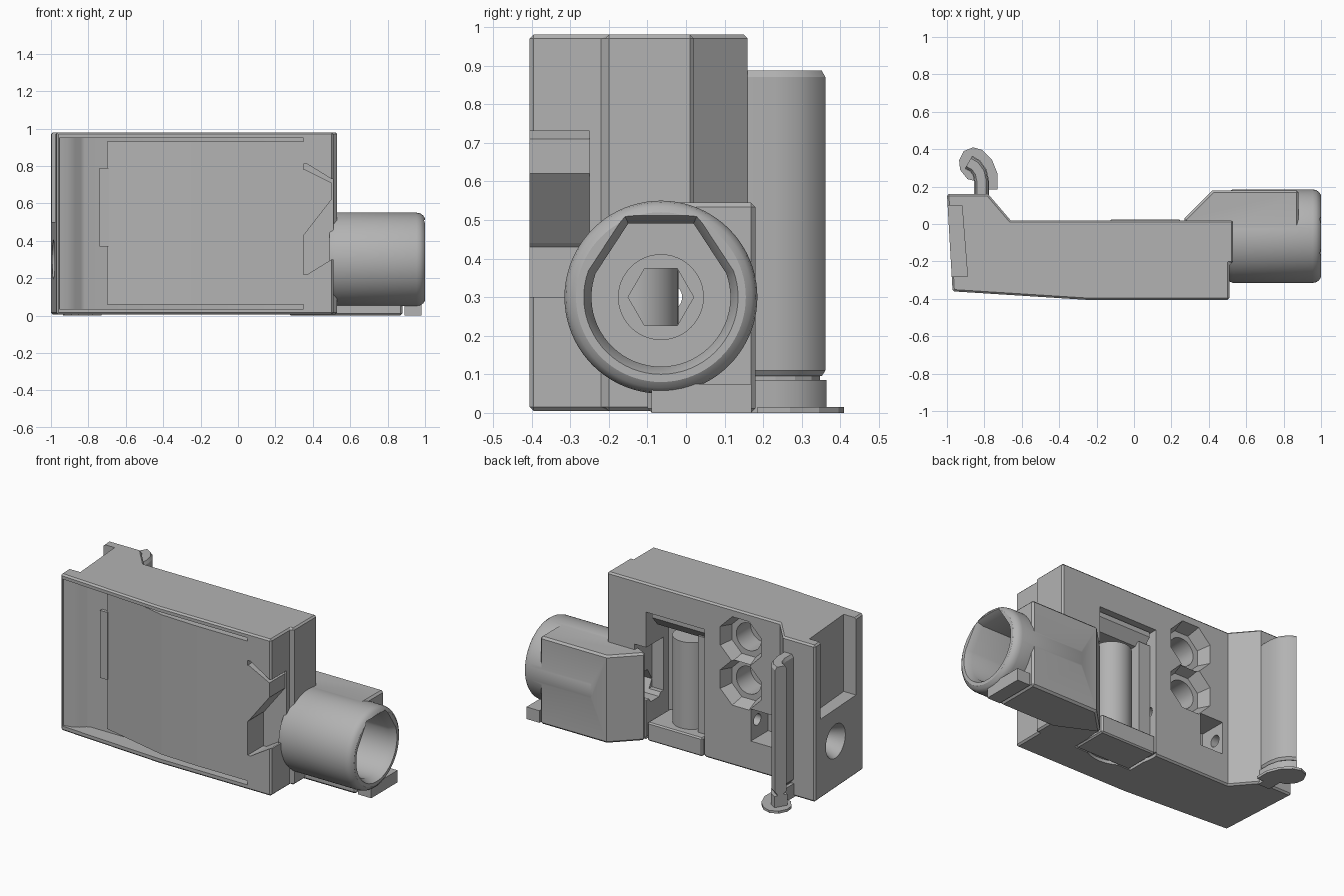
import bpy, bmesh, math
from mathutils import Vector

old = bpy.data.objects.get("Cube")
if old:
    bpy.data.objects.remove(old, do_unlink=True)

grey = bpy.data.materials.new("housing grey")
grey.use_nodes = True
grey.diffuse_color = (0.45, 0.45, 0.45, 1)
grey.node_tree.nodes["Principled BSDF"].inputs["Base Color"].default_value = (0.45, 0.45, 0.45, 1)

AXES = {"x": lambda a, b, t: (t, a, b),
        "y": lambda a, b, t: (a, t, b),
        "z": lambda a, b, t: (a, b, t)}


def loft(name, rings, axis):
    """Solid through rings of (points, position) along an axis."""
    bm = bmesh.new()
    loops = [[bm.verts.new(Vector(AXES[axis](a, b, t))) for a, b in pts] for pts, t in rings]
    n = len(loops[0])
    for low, high in zip(loops, loops[1:]):
        for i in range(n):
            j = (i + 1) % n
            bm.faces.new((low[i], low[j], high[j], high[i]))
    bm.faces.new(loops[0])
    bm.faces.new(loops[-1])
    bmesh.ops.recalc_face_normals(bm, faces=bm.faces)
    mesh = bpy.data.meshes.new(name)
    bm.to_mesh(mesh)
    bm.free()
    mesh.materials.append(grey)
    ob = bpy.data.objects.new(name, mesh)
    bpy.context.collection.objects.link(ob)
    return ob


def apply(ob, mod):
    bpy.context.view_layer.objects.active = ob
    bpy.ops.object.modifier_apply(modifier=mod.name)


def prism(name, pts, axis, lo, hi, bevel=0):
    ob = loft(name, [(pts, lo), (pts, hi)], axis)
    if bevel:
        mod = ob.modifiers.new("chamfer", "BEVEL")
        mod.width, mod.segments = bevel, 1
        mod.angle_limit = math.radians(50)
        apply(ob, mod)
    return ob


def rect(a0, a1, b0, b1):
    return [(a0, b0), (a1, b0), (a1, b1), (a0, b1)]


def circle(a, b, r, n=48, turn=0.0):
    return [(a + r * math.cos(turn + 2 * math.pi * i / n),
             b + r * math.sin(turn + 2 * math.pi * i / n)) for i in range(n)]


def combine(ob, other, how="DIFFERENCE"):
    mod = ob.modifiers.new("bool", "BOOLEAN")
    mod.operation, mod.solver, mod.object = how, "EXACT", other
    apply(ob, mod)
    bpy.data.objects.remove(other, do_unlink=True)


def smooth(ob):
    bpy.ops.object.select_all(action="DESELECT")
    ob.select_set(True)
    bpy.context.view_layer.objects.active = ob
    bpy.ops.object.shade_smooth_by_angle(angle=math.radians(28))


AY, AZ = -0.065, 0.30   # axis of the round inlet

# Housing
outline = [(-1, 0.16), (-0.78, 0.16), (-0.66, 0.02), (0.53, 0.02), (0.53, -0.21),
           (0.51, -0.21), (0.51, -0.405), (-0.26, -0.405), (-0.97, -0.36)]
body = prism("housing", outline, "z", 0.005, 0.98, 0.015)

# Front tray with a curved end, and the side opening of the tray
tray = [(-0.965, -0.5), (-0.955, -0.35), (-0.91, -0.34), (-0.87, -0.32), (-0.84, -0.29),
        (-0.82, -0.28), (0.35, -0.28), (0.35, -0.5)]
combine(body, prism("cut", tray, "z", 0.035, 0.95))
gap = [(0.34, 0.22), (0.37, 0.22), (0.5, 0.30), (0.6, 0.30), (0.6, 0.73), (0.5, 0.73),
       (0.37, 0.81), (0.34, 0.81)]
combine(body, prism("cut", gap, "y", -0.5, -0.25))

# Left side label slot, open at the top, and the conical socket below
slot = [(-1.1, 0.10), (-0.92, 0.10), (-0.89, -0.28), (-1.1, -0.28)]
combine(body, prism("cut", slot, "z", 0.50, 1.1))
combine(body, loft("cut", [(circle(AY, AZ, 0.12), -1.01), (circle(AY, AZ, 0.10), -0.98),
                           (circle(AY, AZ, 0.04), -0.84)], "x"))

# Rear openings: latch bay, two octagonal sockets, a square port
combine(body, prism("cut", rect(-0.14, 0.26, -0.1, 0.80), "y", -0.20, 0.1))
combine(body, prism("cut", rect(0.2, 0.34, 0.25, 0.58), "y", -0.15, 0.1))
for z in (0.79, 0.52):
    eighth = math.pi / 8
    combine(body, loft("cut", [(circle(-0.39, z, 0.125, 8, eighth), -0.06),
                               (circle(-0.39, z, 0.155, 8, eighth), 0.03)], "y"))
    combine(body, prism("cut", circle(-0.39, z, 0.085), "y", -0.20, 0.1))
combine(body, prism("cut", rect(-0.62, -0.46, 0.19, 0.39), "y", -0.15, 0.1))

# Shallow round seat under the latch, and the screw passage
combine(body, prism("cut", circle(0.06, -0.02, 0.21), "z", -0.1, 0.025))
combine(body, prism("cut", circle(AY + 0.02, AZ, 0.035, 24), "x", -0.95, 0.4))
combine(body, prism("cut", circle(AY, AZ, 0.085, 6), "x", 0.2, 0.7))
smooth(body)

# Front panel, its tab, and the wedge beside it
panel = [(-0.70, -0.27), (-0.70, -0.29), (-0.25, -0.395), (0.0, -0.405),
         (0.35, -0.405), (0.35, -0.24), (0.3, -0.24)]
prism("front_panel", panel, "z", 0.06, 0.93)
prism("panel_tab", rect(-0.74, -0.69, -0.30, -0.27), "z", 0.37, 0.79)
wedge = [(0.34, 0.42), (0.36, 0.44), (0.50, 0.62), (0.50, 0.71), (0.36, 0.78), (0.34, 0.78)]
prism("front_wedge", wedge, "y", -0.405, -0.24)

# Round inlet merged with the shoulder block behind it
profile = [(0.235, 0.49), (0.25, 0.53), (0.25, 0.955), (0.246, 0.975), (0.235, 0.99), (0.22, 1.0)]
inlet = loft("round_inlet", [(circle(AY, AZ, r, 80), x) for r, x in profile], "x")
shoulder = [(0.25, 0.0), (0.25, 0.02), (0.42, 0.18), (0.89, 0.18), (0.89, -0.10), (0.45, -0.10)]
shoulder = [(0.27, 0.01), (0.27, 0.03), (0.42, 0.18), (0.88, 0.18), (0.88, -0.10), (0.50, -0.10)]
combine(inlet, prism("shoulder", shoulder, "z", 0.0, 0.545, 0.012), "UNION")

# Bore with a flat-topped mouth, counterbore and hex passage
arc = [math.radians(160 + 220 * i / 40) for i in range(41)]


def mouth(r):
    return ([(AY + r * math.cos(t), AZ + r * math.sin(t)) for t in arc]
            + [(AY + 0.47 * r, AZ + 1.06 * r), (AY - 0.47 * r, AZ + 1.06 * r)])


combine(inlet, loft("cut", [(mouth(0.18), 0.56), (mouth(0.18), 0.96), (mouth(0.205), 1.01)], "x"))
combine(inlet, prism("cut", circle(AY, AZ, 0.11), "x", 0.53, 0.7))
combine(inlet, prism("cut", circle(AY, AZ, 0.085, 6), "x", 0.2, 0.7))
smooth(inlet)

# Small foot under the inlet lip
foot = prism("inlet_foot", rect(0.89, 0.98, -0.09, 0.17), "z", 0.0, 0.075)
combine(foot, prism("cut", circle(AY, AZ, 0.24, 80), "x", 0.8, 1.1))

# Latch bay contents: rounded column, catch bar and bottom latch
smooth(prism("bay_column", circle(0.05, -0.13, 0.11), "z", 0.1, 0.66))
prism("catch_bar", [(-0.20, 0.70), (-0.06, 0.70), (-0.01, 0.76), (-0.01, 0.79), (-0.20, 0.79)],
      "x", -0.12, 0.24)
prism("bay_rib", rect(-0.14, -0.06, -0.2, -0.03), "z", 0.1, 0.72)
prism("bottom_latch", rect(-0.13, 0.25, -0.2, 0.025), "z", 0.005, 0.12, 0.008)

# Rear hook: a curved strip in plan, with a foot and a flange
path = [Vector(p) for p in ((-0.815, 0.14), (-0.815, 0.23), (-0.825, 0.275),
                            (-0.85, 0.31), (-0.885, 0.33))]


def strip(half):
    left, right = [], []
    for i, p in enumerate(path):
        d = (path[min(i + 1, len(path) - 1)] - path[max(i - 1, 0)]).normalized()
        n = Vector((-d.y, d.x)) * half
        left.append(tuple(p + n))
        right.append(tuple(p - n))
    return left + right[::-1]


smooth(loft("hook_column", [(strip(0.025), 0.095), (strip(0.036), 0.11),
                            (strip(0.036), 0.87), (strip(0.025), 0.887)], "z"))
smooth(prism("hook_foot", strip(0.04), "z", 0.0, 0.085))
prism("hook_neck", strip(0.02), "z", 0.08, 0.10)
flange = [(-0.85, 0.185), (-0.73, 0.185), (-0.73, 0.27), (-0.76, 0.345), (-0.81, 0.395),
          (-0.86, 0.41), (-0.91, 0.39), (-0.935, 0.34), (-0.93, 0.29), (-0.89, 0.24), (-0.85, 0.23)]
prism("hook_flange", flange, "z", 0.0, 0.015)
